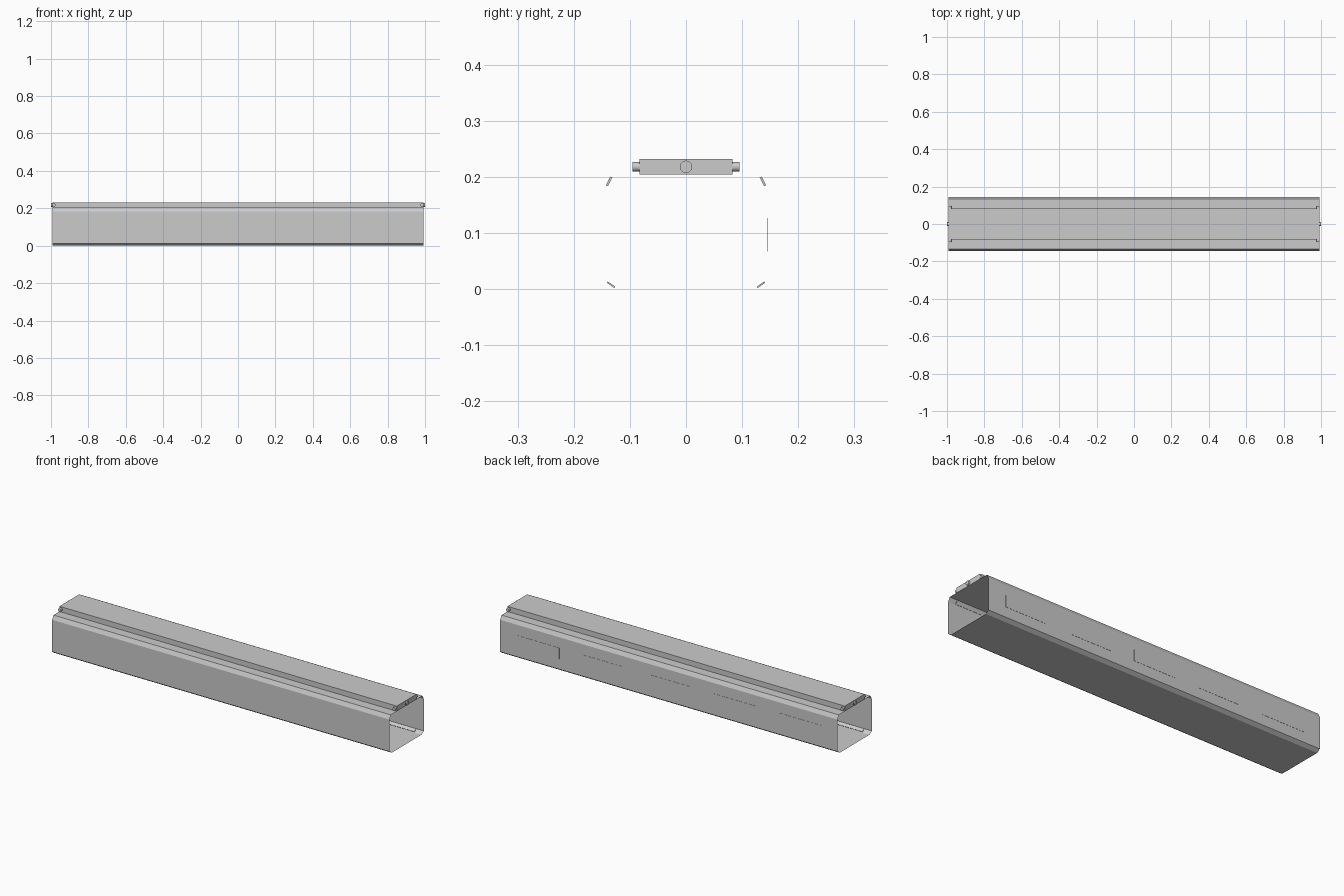
import bpy, bmesh, math
from mathutils import Vector

if "Cube" in bpy.data.objects:
    bpy.data.objects.remove(bpy.data.objects["Cube"])

END = 0.993


def make_object(name, bm):
    mesh = bpy.data.meshes.new(name)
    bm.to_mesh(mesh)
    bm.free()
    ob = bpy.data.objects.new(name, mesh)
    bpy.context.collection.objects.link(ob)
    return ob


def lerp(a, b, t):
    return (a[0] + (b[0] - a[0]) * t, a[1] + (b[1] - a[1]) * t)


# Half section of the duct (y, z), bottom to top, with pocket lines on both chamfers
b0, b1 = (0.125, 0.0), (0.144, 0.013)
t0, t1 = (0.144, 0.183), (0.133, 0.204)
half = [b0, lerp(b0, b1, .15), lerp(b0, b1, .85), b1, (0.144, 0.067), (0.144, 0.127),
        t0, lerp(t0, t1, .1), lerp(t0, t1, .85), t1]
n = len(half)
profile = half + [(-y, z) for y, z in reversed(half)]
count = len(profile)

# Lengthwise spans of the chamfer pockets and of the raised back panels
pockets = [(-0.95 + 0.25 * i, -0.80 + 0.25 * i) for i in range(8)]
panels = [(-0.895 + 0.385 * i, -0.65 + 0.385 * i) for i in range(5)]
cuts = sorted({round(v, 4) for s in pockets + panels for v in s} | {-END, END})

# Open-ended sheet duct
bm = bmesh.new()
rings = [[bm.verts.new((x, y, z)) for y, z in profile] for x in cuts]
grid = {}
for i in range(len(cuts) - 1):
    for j in range(count):
        k = (j + 1) % count
        grid[i, j] = bm.faces.new((rings[i][j], rings[i + 1][j],
                                   rings[i + 1][k], rings[i][k]))


def press(spans, column, depth):
    """Push the faces of one profile strip outward (or inward if negative)."""
    (ya, za), (yb, zb) = profile[column], profile[column + 1]
    shift = Vector((0, zb - za, ya - yb)).normalized() * depth
    faces = [grid[i, column] for i in range(len(cuts) - 1)
             if any(a < (cuts[i] + cuts[i + 1]) / 2 < b for a, b in spans)]
    out = bmesh.ops.extrude_face_region(bm, geom=faces)["geom"]
    bmesh.ops.translate(bm, vec=shift,
                        verts=[v for v in out if isinstance(v, bmesh.types.BMVert)])


for column in (7, 2 * n - 2 - 7):
    press(pockets, column, -0.004)
for column in (1, 2 * n - 2 - 1):
    press(pockets, column, -0.003)
press(panels, 4, 0.001)
bmesh.ops.recalc_face_normals(bm, faces=bm.faces)
make_object("duct_body", bm)

# Flat rail on top
bm = bmesh.new()
bmesh.ops.create_cube(bm, size=1)
bmesh.ops.scale(bm, vec=(2 * END, 0.166, 0.028), verts=bm.verts)
bmesh.ops.translate(bm, vec=(0, 0, 0.218), verts=bm.verts)
make_object("top_rail", bm)


def pin(name, loc, radius, length, rot):
    bpy.ops.mesh.primitive_cylinder_add(vertices=24, radius=radius, depth=length,
                                        location=loc, rotation=rot)
    bpy.context.object.name = name
    bpy.ops.object.shade_smooth_by_angle()


# Pins at the rail ends and corners
for sx in (-1, 1):
    pin("end_pin", (sx * 0.99, 0, 0.218), 0.011, 0.02, (0, math.pi / 2, 0))
    for sy in (-1, 1):
        pin("side_pin", (sx * 0.984, sy * 0.085, 0.218), 0.0085, 0.02, (math.pi / 2, 0, 0))
